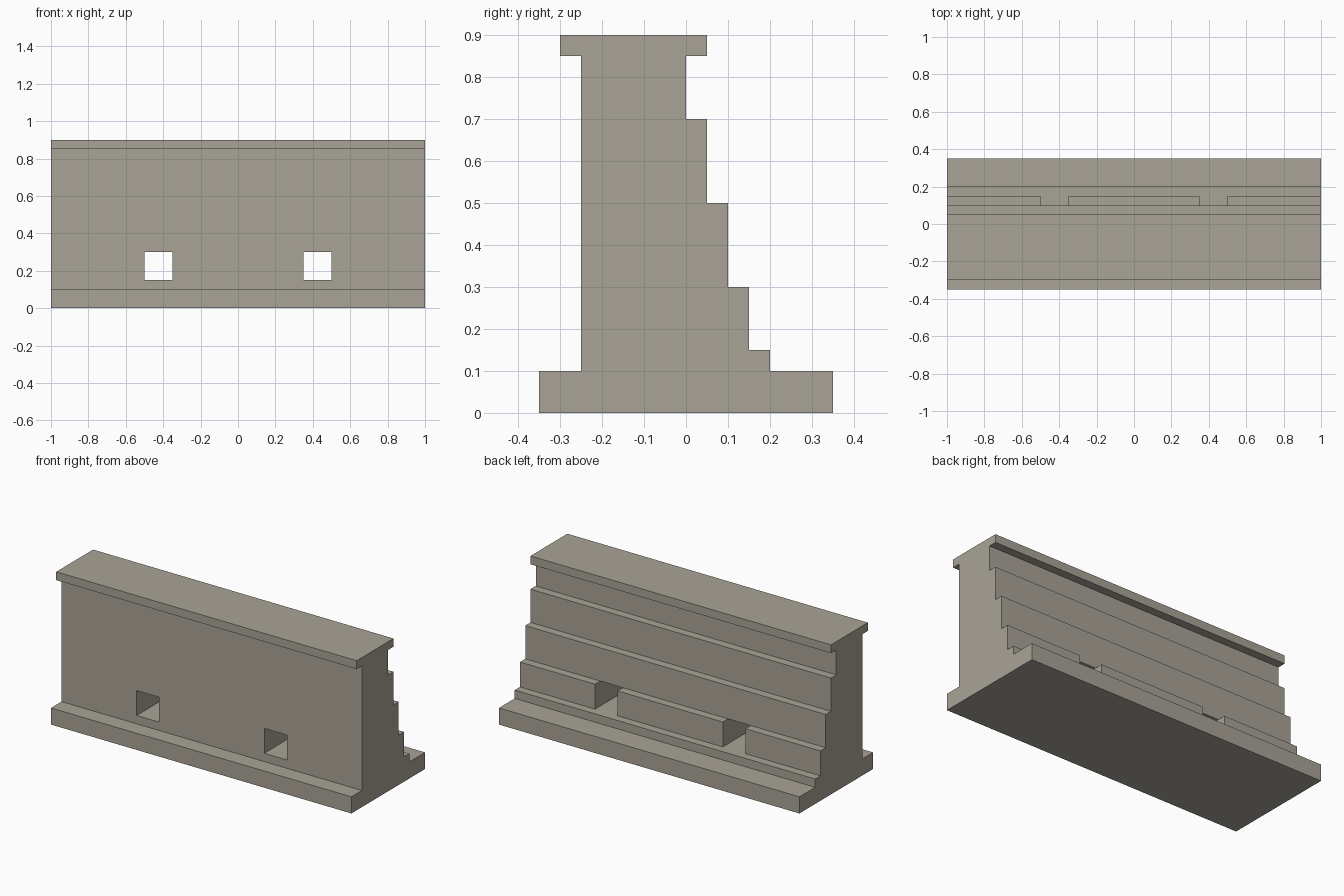
import bpy, bmesh

if "Cube" in bpy.data.objects:
    bpy.data.objects.remove(bpy.data.objects["Cube"])

# Cross-section (y, z), split where the drain openings pass through
LOWER = [(-.25, .15), (-.25, .1), (-.35, .1), (-.35, 0), (.35, 0), (.35, .1),
         (.2, .1), (.2, .15), (.15, .15)]
UPPER = [(.1, .3), (.1, .5), (.05, .5), (.05, .7), (0, .7), (0, .85),
         (.05, .85), (.05, .9), (-.3, .9), (-.3, .85), (-.25, .85), (-.25, .3)]
FULL = LOWER + [(.15, .3)] + UPPER
JAMB = [(-.25, .15), (.15, .15), (.15, .3), (.1, .3), (-.25, .3)]

bm = bmesh.new()


def face(points):
    bm.faces.new([bm.verts.new(p) for p in points])


def cap(profile, x):
    face([(x, y, z) for y, z in profile])


def skin(profile, x0, x1):
    for (y0, z0), (y1, z1) in zip(profile, profile[1:] + profile[:1]):
        face([(x0, y0, z0), (x1, y0, z0), (x1, y1, z1), (x0, y1, z1)])


# Solid wall lengths, alternating with the two open bays
for x0, x1 in ((-1, -.5), (-.35, .35), (.5, 1)):
    skin(FULL, x0, x1)
for x0, x1 in ((-.5, -.35), (.35, .5)):
    skin(LOWER, x0, x1)
    skin(UPPER, x0, x1)
    cap(JAMB, x0)
    cap(JAMB, x1)

# Wall ends
cap(FULL, -1)
cap(FULL, 1)

bmesh.ops.remove_doubles(bm, verts=bm.verts[:], dist=1e-4)
bmesh.ops.recalc_face_normals(bm, faces=bm.faces[:])

mesh = bpy.data.meshes.new("stepped_wall")
bm.to_mesh(mesh)
bm.free()

stone = bpy.data.materials.new("warm grey stone")
stone.diffuse_color = (.40, .37, .31, 1)
stone.use_nodes = True
stone.node_tree.nodes["Principled BSDF"].inputs["Base Color"].default_value = stone.diffuse_color
mesh.materials.append(stone)
wall = bpy.data.objects.new("stepped_wall", mesh)
bpy.context.collection.objects.link(wall)
